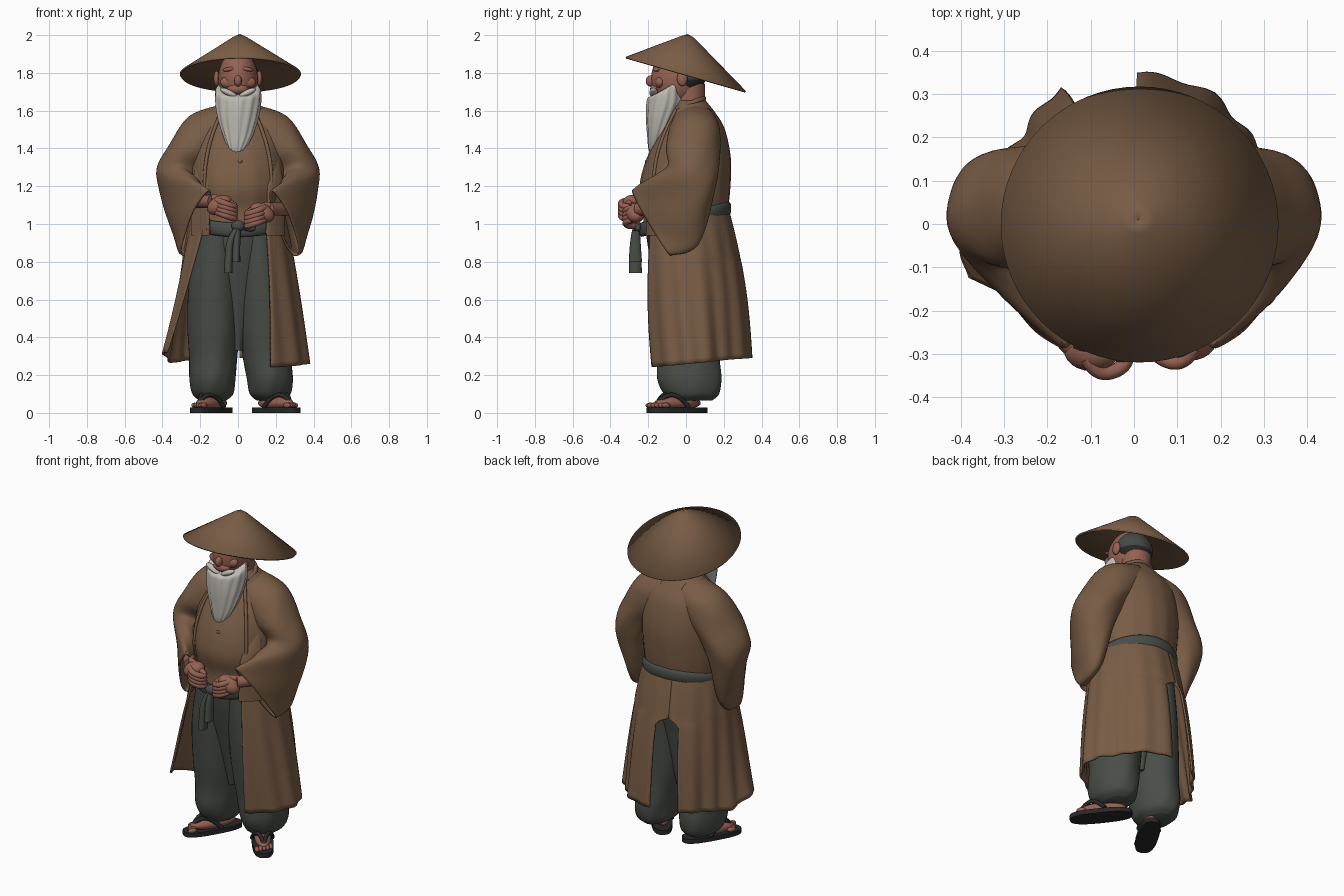
import bpy, bmesh, math
from math import sin, cos, pi, exp
from mathutils import Vector as V, Matrix

cube = bpy.data.objects.get("Cube")
if cube:
    bpy.data.objects.remove(cube)

def material(name, *rgb):
    m = bpy.data.materials.new(name)
    m.use_nodes = True
    m.diffuse_color = (*rgb, 1)
    m.node_tree.nodes["Principled BSDF"].inputs["Base Color"].default_value = (*rgb, 1)
    return m

BROWN = material("brown cloth", .19, .108, .06)
GREY = material("grey cloth", .067, .075, .063)
SKIN = material("skin", .3, .12, .085)
WHITE = material("white hair", .52, .5, .45)
BLACK = material("black leather", .022, .021, .022)
SLATE = material("slate hair", .06, .068, .062)

def add(name, data, mat, matrix):
    obj = bpy.data.objects.new(name, data)
    bpy.context.collection.objects.link(obj)
    data.materials.append(mat)
    obj.matrix_world = matrix
    return obj

def finish(name, bm, mat, matrix=Matrix(), thick=0):
    bmesh.ops.recalc_face_normals(bm, faces=bm.faces)
    mesh = bpy.data.meshes.new(name)
    bm.to_mesh(mesh)
    for p in mesh.polygons:
        p.use_smooth = True
    mesh.set_sharp_from_angle(angle=math.radians(50))
    obj = add(name, mesh, mat, matrix)
    if thick:
        mod = obj.modifiers.new("cloth thickness", "SOLIDIFY")
        mod.thickness, mod.offset = thick, 0
    return obj

def skin_rows(bm, rows, closed):
    for a, b in zip(rows, rows[1:]):
        for i in range(len(a) - (not closed)):
            j = (i + 1) % len(a)
            bm.faces.new((a[i], a[j], b[j], b[i]))

def spline(keys, steps):
    """Catmull-Rom blend between cross-sections."""
    out, last = [], len(keys) - 1
    for i in range(last):
        four = [keys[min(max(k, 0), last)] for k in range(i - 1, i + 3)]
        for t in (k / steps for k in range(steps)):
            out.append([((2 * b) + (c - a) * t + (2 * a - 5 * b + 4 * c - d) * t * t
                         + (3 * b - a - 3 * c + d) * t ** 3) / 2 for a, b, c, d in zip(*four)])
    return out + [keys[-1]]

def loft(name, keys, mat, steps=5, sides=40, fold=lambda a, t: 0, caps=True, thick=0, matrix=Matrix()):
    """Skin elliptical sections given as centre and two half axes."""
    bm, rows, sections = bmesh.new(), [], spline(keys, steps)
    for n, (c, u, v) in enumerate(sections):
        t, angles = n / (len(sections) - 1), [2 * pi * i / sides for i in range(sides)]
        rows.append([bm.verts.new(c + (u * cos(a) + v * sin(a)) * (1 + fold(a, t))) for a in angles])
    skin_rows(bm, rows, True)
    if caps:
        bm.faces.new(rows[0])
        bm.faces.new(rows[-1])
    return finish(name, bm, mat, matrix, thick)

def level(x, y, z, rx, ry, tilt=0):
    return V((x, y, z)), V((rx, 0, 0)), V((0, ry, tilt))

def ball(name, loc, size, mat, matrix=Matrix(), turn=0):
    bm = bmesh.new()
    bmesh.ops.create_uvsphere(bm, u_segments=24, v_segments=16, radius=1)
    bm.transform(Matrix.Translation(loc) @ Matrix.Rotation(turn, 4, "Y") @ Matrix.Diagonal((*size, 1)))
    return finish(name, bm, mat, matrix)

def tube(name, points, radius, mat, matrix=Matrix(), cyclic=False):
    curve = bpy.data.curves.new(name, "CURVE")
    curve.dimensions, curve.bevel_depth, curve.bevel_resolution = "3D", radius, 3
    curve.use_fill_caps = True
    s = curve.splines.new("NURBS")
    s.points.add(len(points) - 1)
    for p, co in zip(s.points, points):
        p.co = (*co, 1)
    s.use_endpoint_u, s.use_cyclic_u, s.order_u = not cyclic, cyclic, 3
    add(name, curve, mat, matrix)

# Straw hat, tilted down at the back
loft("straw_hat", [level(.01, .01, 2, .0005, .0005), level(.01, .01, 1.985, .033, .033, -.006),
                   level(.013, -.002, 1.79, .318, .316, -.09)],
     BROWN, steps=1, sides=64, caps=False, thick=.01)

# Head, face and hair
ball("head", (0, -.05, 1.77), (.106, .135, .15), SKIN)
ball("nose", (0, -.187, 1.757), (.02, .026, .03), SKIN)
ball("mouth", (0, -.155, 1.715), (.055, .035, .03), SKIN)
loft("neck", [level(0, .015, z, .085, .085) for z in (1.58, 1.74)], SKIN, steps=1)
hair = ball("hair", (0, 0, 1.785), (.108, .105, .105), SLATE)
hair.data.materials.append(BLACK)
for p in hair.data.polygons:
    p.material_index = int(p.center.z < 1.76)
for s in (1, -1):
    ball("ear", (s * .113, -.02, 1.77), (.016, .028, .04), SKIN)
    ball("brow", (s * .042, -.155, 1.82), (.04, .02, .012), SKIN, turn=s * .15)
    ball("cheek", (s * .05, -.138, 1.75), (.045, .026, .032), SKIN)
    ball("moustache", (s * .05, -.172, 1.695), (.05, .022, .016), WHITE, turn=s * -.45)

# Long beard with strands, rising along the jaw
loft("beard", [level(0, -.095, 1.725, .108, .07, .04), level(0, -.107, 1.7, .12, .092, .03),
               level(0, -.11, 1.64, .12, .098), level(0, -.128, 1.56, .106, .082),
               level(0, -.15, 1.47, .078, .054), level(-.005, -.163, 1.4, .046, .035),
               level(-.012, -.165, 1.345, .016, .014)],
     WHITE, sides=80, fold=lambda a, t: .045 * t ** .5 * sin(13 * a + 5 * t))

# Upper robe
loft("robe_body", [level(0, -.01, 1.0, .225, .215), level(0, 0, 1.08, .235, .222),
                   level(0, -.005, 1.2, .25, .24), level(0, .015, 1.35, .25, .222),
                   level(0, .038, 1.5, .235, .168), level(0, .04, 1.585, .165, .118),
                   level(0, .015, 1.655, .088, .088)],
     BROWN, sides=64, fold=lambda a, t: .012 * (1 - t) * sin(15 * a + 3 * t))
tube("collar", [(.1 * sin(a), .005 + .09 * cos(a), 1.63 + .035 * cos(a))
                for a in (2 * pi * i / 16 for i in range(16))], .014, BROWN, cyclic=True)
ball("button", (.01, -.208, 1.33), (.014, .01, .01), BROWN)

for s in (1, -1):
    def at(x, y, z):
        return V((s * x, y, z))

    # Open coat edges, hanging over the belt
    tube("lapel", [at(.08, -.05, 1.61), at(.13, -.11, 1.5), at(.17, -.16, 1.35),
                   at(.18, -.175, 1.2), at(.16, -.195, 1.06), at(.155, -.2, .95)], .01, BROWN)
    loft("coat_front", [(at(.2, y, z), at(r, r * .9, 0), V((.008, -.012, 0)))
                        for y, z, r in ((-.1, 1.33, .02), (-.16, 1.18, .045), (-.165, .94, .05))],
         BROWN, sides=16)

    # Wide hanging sleeves
    lean = .012 * s
    loft("sleeve", [(at(.06, .045, 1.54), at(.02, 0, .09), V((0, .11, 0))),
                    (at(.155, .045, 1.485), at(.1, 0, .082), V((0, .132, 0))),
                    (at(.25, .035, 1.375), at(.108, 0, .045), V((0, .138, -.02))),
                    (at(.318, .03, 1.245), at(.11, 0, .012), at(0, .122, -.06)),
                    (at(.285 + lean, -.06, 1.075), at(.076, -.014, 0), at(.025, .12, -.175)),
                    (at(.235 + lean, -.18, 1.0), at(.042, -.014, 0), at(.065, .1, -.17))],
         BROWN, steps=7, sides=48, caps=False, thick=.01,
         fold=lambda a, t: .035 * t * sin(5 * a + 16 * t))

    # Hands clasping the belt
    drop = Matrix.Translation((.015, .012 * (s + 1), -.02 * s))
    tube("forearm", [at(.28, -.06, 1.1), at(.23, -.19, 1.1), at(.15, -.275, 1.1)], .036, SKIN, drop)
    ball("palm", at(.112, -.29, 1.08), (.07, .05, .047), SKIN, drop, turn=s * .5)
    for i in range(4):
        z = 1.105 - .021 * i
        tube("finger", [at(.125, -.31, z), at(.1, -.35, z - .01), at(.045, -.337, z - .03),
                        at(.025, -.3, z - .035), at(.06, -.28, z - .025)], .017, SKIN, drop)
    tube("thumb", [at(.15, -.27, 1.12), at(.09, -.295, 1.12), at(.03, -.305, 1.075)], .017, SKIN, drop)

# Robe skirt: two panels, open at the front and slit at the back
def skirt(name, front, back, flare):
    bm, rows, across, down = bmesh.new(), [], 48, 30
    for t in (j / down for j in range(down + 1)):
        k = min(max((t - .3) / .05, 0), 1)
        start = front[0] + (front[1] - front[0]) * t
        end = back[0] + (back[1] - back[0]) * k
        row = []
        for w in (i / across for i in range(across + 1)):
            a = start + (end - start) * w
            grow, f = t ** .8, 1 + .022 * t ** .5 * sin(15 * a) + t * flare(w)
            hem = .24 + .025 * (1 - cos(a)) + .15 * max(0, -sin(a)) * max(0, cos(a))
            row.append(bm.verts.new((f * (.235 + .145 * grow) * sin(a),
                                     .07 * t - f * (.222 + .05 * grow + .02 * sin(pi * t)) * cos(a),
                                     1.07 + (hem - 1.07) * t)))
        rows.append(row)
    skin_rows(bm, rows, False)
    finish(name, bm, BROWN, thick=.012)

slit = pi + .25
skirt("skirt_left", (.64, .46), (slit, pi - .02), lambda w: -.16 * exp(-((w - .63) / .17) ** 2))
skirt("skirt_right", (2 * pi - .7, 2 * pi - .95), (slit, pi + .45),
      lambda w: .24 * (1 - w) ** 4 - .18 * sin(pi * w ** 1.5))

# Belt, knot and hanging ends
loft("belt", [level(0, -.005, z, r, r - .008, .055)
              for z, r in ((.99, .235), (1.005, .246), (1.045, .248), (1.06, .238))],
     GREY, steps=2, sides=56, caps=False, thick=.008)
ball("belt_knot", (0, -.262, .99), (.035, .026, .03), GREY)
ball("belt_bow", (.05, -.255, .985), (.045, .018, .022), GREY, turn=.25)
for name, x, z in (("belt_end_long", -.052, .74), ("belt_end_short", -.01, .8)):
    loft(name, [level(0, -.262, .99, .014, .018), level(x * .8, -.268, .9, .02, .028),
                level(x, -.268, z, .022, .035)], GREY, sides=16)

# Baggy trousers
loft("trouser_seat", [level(0, 0, .33, .03, .08), level(0, -.005, .55, .09, .125),
                      level(0, -.01, .75, .17, .165), level(0, -.01, .9, .21, .195),
                      level(0, -.005, 1.03, .222, .212)], GREY)
for s in (1, -1):
    shift = s * .152 + .017
    loft("trouser_leg", [level(s * .105, -.01, .95, .112, .19), level(s * .125, -.01, .7, .135, .182),
                         level(s * .134 + .006, 0, .47, .14, .172),
                         level(s * .142 + .012, .012, .3, .128, .165),
                         level(shift, .02, .18, .122, .17), level(shift, .03, .1, .108, .145),
                         level(shift, .035, .065, .07, .1)],
         GREY, steps=6, fold=lambda a, t: .02 * t * sin(7 * a + 9 * t))

    # Splayed feet in thong sandals
    spot = Matrix.Translation((.2 if s > 0 else -.14, -.045, 0)) @ Matrix.Rotation(s * .6 + .07, 4, "Z")
    loft("sandal_sole", [level(0, 0, z, .06, .178) for z in (0, .028)], BLACK, steps=1,
         fold=lambda a, t: .1 * sin(2 * a) ** 2 - .02 * sin(a), matrix=spot)
    ball("foot", (0, 0, .052), (.048, .14, .036), SKIN, spot)
    ball("ankle", (0, .07, .09), (.042, .052, .06), SKIN, spot)
    for i in range(5):
        ball("toe", (s * (.02 * i - .04), .009 * i - .145, .04), (.013, .027, .014), SKIN, spot)
    for side in (1, -1):
        tube("sandal_strap", [(0, -.125, .05), (side * .01, -.09, .1), (side * .049, -.02, .09),
                              (side * .058, .03, .03)], .012, BLACK, spot)
